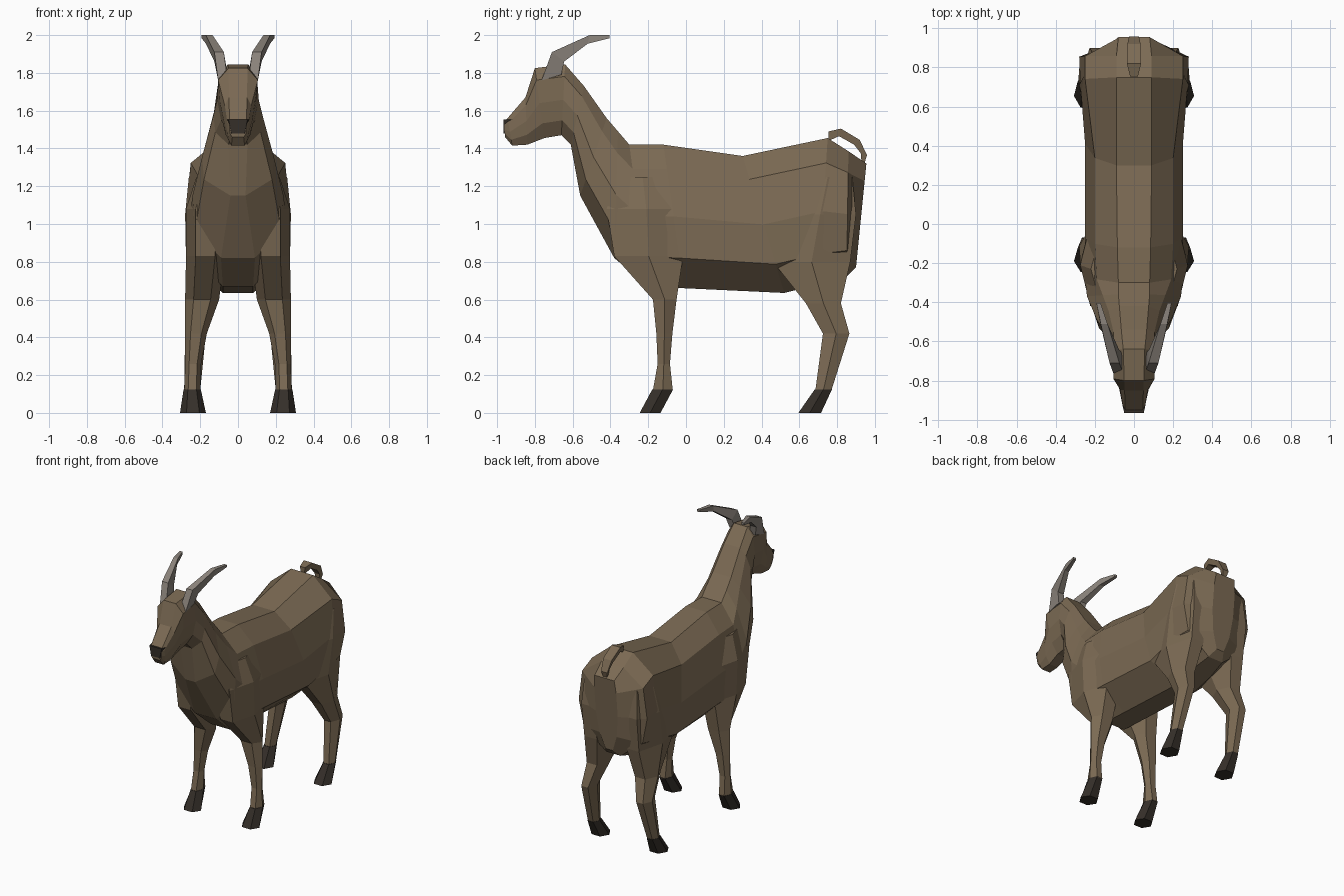
import bpy, bmesh
from mathutils import Vector


def material(name, rgb):
    m = bpy.data.materials.new(name)
    m.diffuse_color = (*rgb, 1)
    return m


COAT = material("coat", (0.20, 0.145, 0.088))
DARK = material("hoof", (0.035, 0.028, 0.022))
HORN = material("horn", (0.26, 0.23, 0.20))


def loft(name, rings, mat):
    """Skin a list of equal-length rings and cap both ends."""
    bm = bmesh.new()
    vs = [[bm.verts.new(p) for p in r] for r in rings]
    n = len(vs[0])
    for a, b in zip(vs, vs[1:]):
        for i in range(n):
            j = (i + 1) % n
            bm.faces.new((a[i], a[j], b[j], b[i]))
    bm.faces.new(vs[0])
    bm.faces.new(vs[-1][::-1])
    bmesh.ops.recalc_face_normals(bm, faces=bm.faces)
    me = bpy.data.meshes.new(name)
    bm.to_mesh(me)
    bm.free()
    me.materials.append(mat)
    ob = bpy.data.objects.new(name, me)
    bpy.context.collection.objects.link(ob)
    return ob


def mirrored(ob):
    ob.modifiers.new("mirror", 'MIRROR')
    return ob


def body_ring(top, bottom, widths):
    """Ten-sided slice between a top and a bottom point (y, z)."""
    a, b = Vector((0, *top)), Vector((0, *bottom))
    half = [a.lerp(b, t) + Vector((w, 0, 0)) for t, w in zip((0, .17, .5, .79, 1), widths)]
    return half + [Vector((-p.x, p.y, p.z)) for p in reversed(half)]


# body, neck and head in one skin, rump to muzzle
slices = [
    ((.955, 1.32), (.90, .77), (.08, .09, .09, .07, .03)),
    ((.86, 1.385), (.85, .72), (.09, .25, .28, .24, .06)),
    ((.75, 1.455), (.70, .68), (.09, .25, .275, .26, .08)),
    ((.30, 1.36), (.52, .635), (.09, .20, .25, .25, .08)),
    ((-.12, 1.42), (-.01, .66), (.085, .20, .25, .245, .08)),
    ((-.30, 1.42), (-.20, .67), (.08, .19, .255, .25, .08)),
    ((-.36, 1.49), (-.38, .82), (.08, .16, .24, .23, .09)),
    ((-.42, 1.56), (-.56, 1.15), (.075, .13, .19, .18, .04)),
    ((-.54, 1.73), (-.61, 1.42), (.065, .105, .13, .12, .05)),
    ((-.64, 1.845), (-.66, 1.47), (.055, .10, .11, .09, .04)),
    ((-.80, 1.825), (-.75, 1.455), (.05, .105, .095, .08, .04)),
    ((-.85, 1.67), (-.84, 1.42), (.048, .07, .075, .065, .035)),
    ((-.945, 1.56), (-.92, 1.415), (.045, .056, .056, .05, .035)),
    ((-.962, 1.54), (-.958, 1.46), (.04, .045, .045, .042, .03)),
]
loft("body", [body_ring(*s) for s in slices], COAT)


def leg_ring(z, y0, y1, x0, x1, tilt=0):
    """Six-sided slice; tilt raises the rear edge."""
    ym, xm = (y0 + y1) / 2, (x0 + x1) / 2
    q = (x1 - x0) * .25
    return [(xm - q, y0, z), (xm + q, y0, z), (x1, ym, z),
            (xm + q, y1, z + tilt), (xm - q, y1, z + tilt), (x0, ym, z)]


# legs: z, front y, rear y, inner x, outer x
front = [(.12, -.175, -.07, .20, .285), (.26, -.15, -.085, .195, .28),
         (.42, -.157, -.072, .165, .28), (.60, -.175, -.05, .10, .28),
         (.83, -.38, -.015, .07, .275), (1.08, -.42, 0, .07, .275), (1.25, -.36, -.1, .08, .22)]
hind = [(.12, .685, .77, .20, .285), (.42, .725, .865, .17, .28),
        (.58, .635, .82, .115, .28), (.80, .46, .87, .07, .275),
        (1.05, .52, .90, .07, .28), (1.25, .62, .88, .08, .26)]
for name, rows in (("front", front), ("hind", hind)):
    mirrored(loft(name + "_legs", [leg_ring(*r) for r in rows], COAT))

# hooves splay forward and outward
for name, y0, y1, t0, t1 in (("front", -.245, -.135, -.178, -.068), ("hind", .595, .715, .682, .773)):
    mirrored(loft(name + "_hooves", [leg_ring(0, y0, y1, .17, .307),
                                     leg_ring(.125, t0, t1, .197, .288)], DARK))

# horns: four-sided, upper and lower edge points (y, z), inner and outer x
horn = [((-.765, 1.76), (-.66, 1.79), .055, .105), ((-.71, 1.91), (-.645, 1.86), .075, .125),
        ((-.51, 2.0), (-.52, 1.955), .135, .17), ((-.405, 2.0), (-.405, 1.983), .17, .192)]
mirrored(loft("horns", [[(a, *u), (b, *u), (b, *l), (a, *l)] for u, l, a, b in horn], HORN))

# nose pad
loft("nose", [[(-w, y, 1.552), (w, y, 1.552), (w * .7, y, 1.48), (-w * .7, y, 1.48)]
              for y, w in ((-.915, .06), (-.966, .05))], DARK)

# tail: a ribbon arching over the rump
tail = [((.755, 1.49), (.755, 1.44), .02), ((.82, 1.505), (.81, 1.465), .036),
        ((.92, 1.445), (.89, 1.42), .034), ((.958, 1.365), (.925, 1.375), .025),
        ((.945, 1.32), (.93, 1.32), .015)]
loft("tail", [[(-w, *u), (w, *u), (w * .8, *l), (-w * .8, *l)] for u, l, w in tail], COAT)
